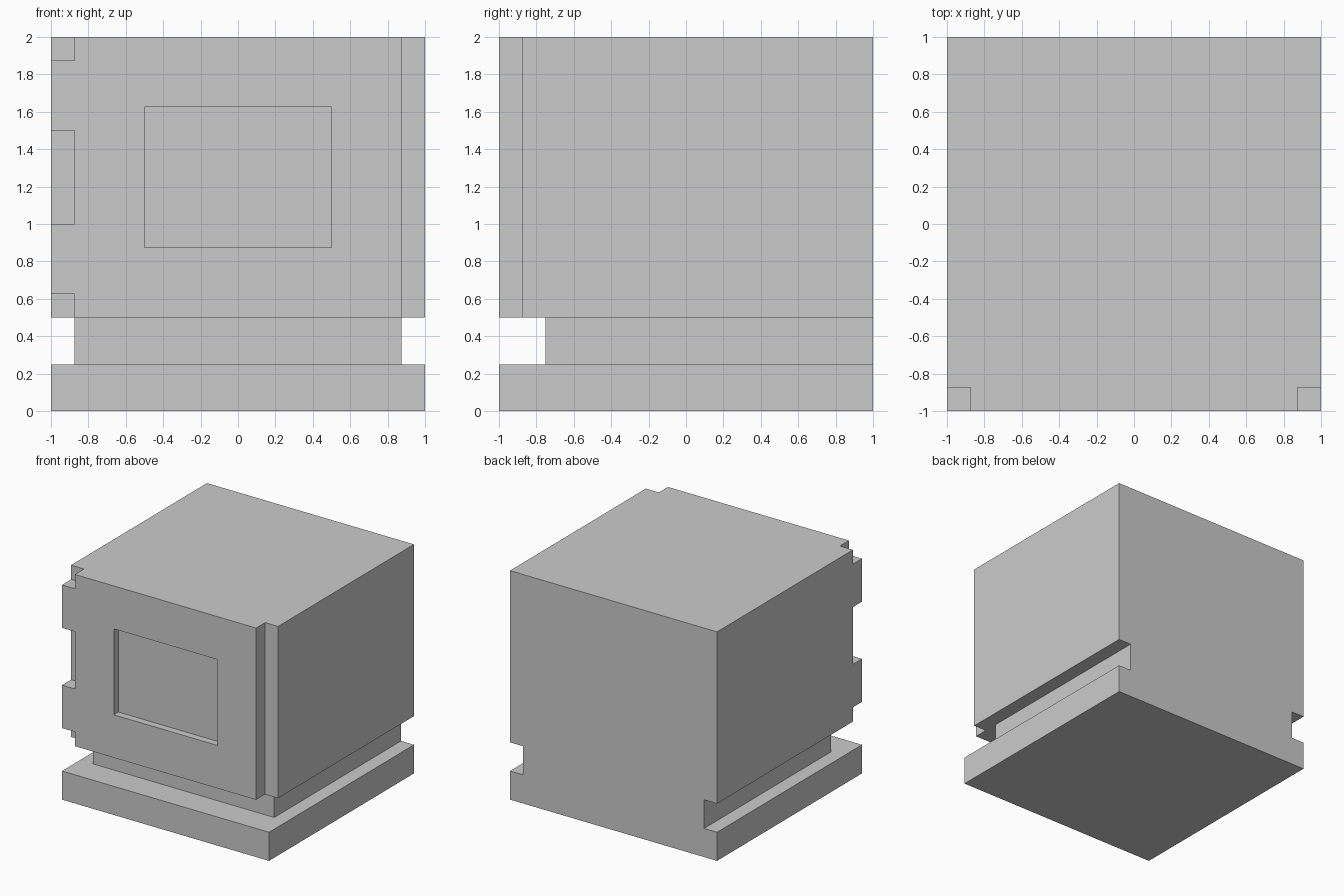
import bpy

if "Cube" in bpy.data.objects:
    bpy.data.objects.remove(bpy.data.objects["Cube"])


def box(name, x, y, z):
    """Box from (min, max) ranges."""
    bpy.ops.mesh.primitive_cube_add(size=1, location=[sum(r) / 2 for r in (x, y, z)])
    obj = bpy.context.object
    obj.name = name
    obj.scale = [r[1] - r[0] for r in (x, y, z)]
    bpy.ops.object.transform_apply(location=True, rotation=False, scale=True)
    return obj


def carve(target, name, x, y, z):
    """Subtract a box and discard the cutter."""
    cutter = box(name, x, y, z)
    cutter.hide_render = True
    mod = target.modifiers.new(name, 'BOOLEAN')
    mod.operation = 'DIFFERENCE'
    mod.solver = 'EXACT'
    mod.object = cutter
    bpy.context.view_layer.objects.active = target
    bpy.ops.object.modifier_apply(modifier=mod.name)
    bpy.data.objects.remove(cutter, do_unlink=True)


# Main cube
body = box("block_body", (-1, 1), (-1, 1), (0, 2))

# Groove above the plinth: front and both sides, back stays flush
carve(body, "front_groove", (-1.2, 1.2), (-1.2, -0.75), (0.25, 0.5))
for side in (-1, 1):
    carve(body, "side_groove", sorted((side * 0.875, side * 1.2)), (-1.3, 1.3), (0.25, 0.5))

# Full-height notch on the front right corner
carve(body, "right_corner_notch", (0.875, 1.1), (-1.1, -0.875), (0.4, 2.1))

# Three short notches on the front left corner
for z in ((0.4, 0.625), (1.0, 1.5), (1.875, 2.1)):
    carve(body, "left_corner_notch", (-1.1, -0.875), (-1.1, -0.875), z)

# Shallow front panel recess
carve(body, "panel_recess", (-0.5, 0.5), (-1.1, -0.9375), (0.875, 1.625))
